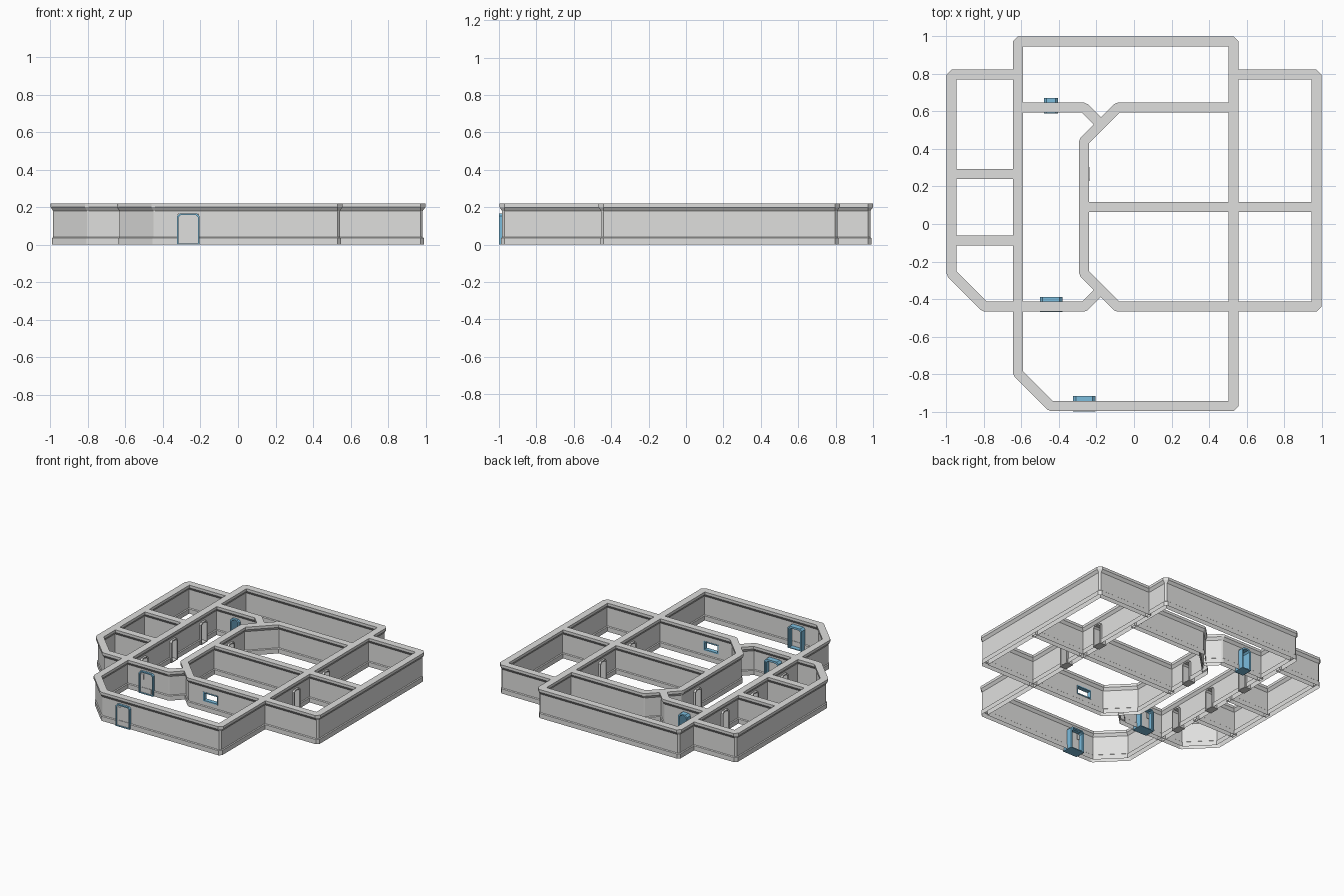
import bpy, bmesh, math
from mathutils import Vector

if "Cube" in bpy.data.objects:
    bpy.data.objects.remove(bpy.data.objects["Cube"])

M = 0.1767  # floor-plan grid module


def grid(i, j):
    return Vector((-0.972 + M * i, 0.973 - M * j))


def material(name, rgb):
    m = bpy.data.materials.new(name)
    m.diffuse_color = (*rgb, 1)
    m.use_nodes = True
    m.node_tree.nodes["Principled BSDF"].inputs["Base Color"].default_value = m.diffuse_color
    return m


GREY = material("wall grey", (0.74, 0.74, 0.73))
BLUE = material("frame blue", (0.2, 0.51, 0.73))


def make(name, bm, mat):
    bmesh.ops.remove_doubles(bm, verts=bm.verts, dist=1e-5)
    bmesh.ops.recalc_face_normals(bm, faces=bm.faces)
    me = bpy.data.meshes.new(name)
    bm.to_mesh(me)
    bm.free()
    me.materials.append(mat)
    ob = bpy.data.objects.new(name, me)
    bpy.context.collection.objects.link(ob)
    return ob


def add_box(bm, x0, x1, y0, y1, z0, z1):
    r = bmesh.ops.create_cube(bm, size=1)
    for v in r["verts"]:
        v.co = ((x0 + x1) / 2 + v.co.x * (x1 - x0),
                (y0 + y1) / 2 + v.co.y * (y1 - y0),
                (z0 + z1) / 2 + v.co.z * (z1 - z0))


# Wall cross-section: skirting, thin body, flared cap
HALF = [(0.0185, 0), (0.0185, 0.035), (0.0125, 0.04),
        (0.0125, 0.18), (0.0265, 0.2), (0.0265, 0.22)]
PROFILE = HALF + [(-o, z) for o, z in reversed(HALF)]


def wall(name, nodes, closed=False):
    """Sweep the wall profile; outer corners bevelled, inner corners mitred."""
    p = [grid(*n) for n in nodes]
    n = len(p)
    rings = []

    def normal(a, b):
        d = (b - a).normalized()
        return Vector((d.y, -d.x))

    for k in range(n):
        n1 = normal(p[k - 1], p[k]) if closed or k > 0 else None
        n2 = normal(p[k], p[(k + 1) % n]) if closed or k < n - 1 else None
        if n1 is None or n2 is None:
            nn = n1 or n2
            rings.append([(*(p[k] + nn * o), z) for o, z in PROFILE])
            continue
        cross = n1.x * n2.y - n1.y * n2.x
        mitre = (n1 + n2) / (1 + n1.dot(n2))
        for nn in (n1, n2):
            rings.append([(*(p[k] + (mitre if o * cross < 0 else nn) * o), z)
                          for o, z in PROFILE])
    bm = bmesh.new()
    vs = [[bm.verts.new(c) for c in r] for r in rings]
    m = len(PROFILE)
    for k in range(len(vs) if closed else len(vs) - 1):
        a, b = vs[k], vs[(k + 1) % len(vs)]
        for q in range(m):
            bm.faces.new((a[q], a[(q + 1) % m], b[(q + 1) % m], b[q]))
    if not closed:
        bm.faces.new(vs[0])
        bm.faces.new(vs[-1])
    bmesh.ops.dissolve_degenerate(bm, dist=1e-5, edges=bm.edges)
    return make(name, bm, GREY)


def cut(target, boxes):
    """Cut openings, given as (x0, x1, y0, y1, z0, z1), out of a wall."""
    bm = bmesh.new()
    for b in boxes:
        add_box(bm, *b)
    cutter = make("opening_cutter", bm, GREY)
    cutter.hide_render = True
    mod = target.modifiers.new("openings", "BOOLEAN")
    mod.operation, mod.solver, mod.object = "DIFFERENCE", "EXACT", cutter
    dg = bpy.context.evaluated_depsgraph_get()
    me = bpy.data.meshes.new_from_object(target.evaluated_get(dg))
    target.modifiers.clear()
    target.data = me
    bpy.data.objects.remove(cutter)


def open_bottom(ob):
    """Walls are hollow shells, open underneath."""
    bm = bmesh.new()
    bm.from_mesh(ob.data)
    low = [f for f in bm.faces if all(v.co.z < 1e-4 for v in f.verts)]
    bmesh.ops.delete(bm, geom=low, context="FACES")
    bm.to_mesh(ob.data)
    bm.free()


def ring(bm, outer, inner, d0, d1, closed):
    """Extruded frame between two outlines in the (u, z) plane."""
    n = len(outer)
    v = [[bm.verts.new((u, d, z)) for u, z in line]
         for line, d in ((outer, d0), (inner, d0), (inner, d1), (outer, d1))]
    for k in range(n if closed else n - 1):
        for s in range(4):
            a, b = v[s], v[(s + 1) % 4]
            bm.faces.new((a[k], a[(k + 1) % n], b[(k + 1) % n], b[k]))
    if not closed:
        for k in (0, n - 1):
            bm.faces.new([v[s][k] for s in range(4)])


def arch(w, h, c, z0=0):
    return [(-w, z0), (-w, h - c), (c - w, h), (w - c, h), (w, h - c), (w, z0)]


def place(ob, node, along_y):
    ob.location = (*grid(*node), 0)
    ob.rotation_euler.z = math.pi / 2 if along_y else 0


def door_frame(name, node, w, h, t, d0, d1, mat, along_y=False):
    bm = bmesh.new()
    ring(bm, arch(w, h, 0.015), arch(w - t, h - t, 0.011), d0, d1, False)
    add_box(bm, t - w, w - t, d0, d1, 0, 0.006)
    place(make(name, bm, mat), node, along_y)
    x, y = grid(*node)
    a, b = w - t / 2, 0.06
    if along_y:
        a, b = b, a
    return (x - a, x + a, y - b, y + b, -0.02, h - t / 2)


# Walls
outline = wall("main_outer_wall", [(2, 0), (8.5, 0), (8.5, 11), (3, 11), (2, 10)], True)
left = wall("left_wing_wall", [(2, 1), (0, 1), (0, 7), (1, 8), (4, 8), (4.5, 7.5)])
right = wall("right_wing_wall", [(8.5, 1), (11, 1), (11, 8), (5, 8), (4, 7),
                                 (4, 3), (5, 2), (8.5, 2)])
upper = wall("upper_corridor_wall", [(4.5, 2.5), (4, 2), (2, 2)])
walls = [outline, left, right, upper,
         wall("centre_dividing_wall", [(4, 5), (11, 5)])]
for j in (4, 6):
    walls.append(wall("left_room_divider", [(0, j), (2, j)]))

# Plain grey doorways in walls running front to back
main_cuts, right_cuts, left_cuts = [], [], []
for node in [(2, 3), (2, 5), (2, 7), (8.5, 4), (8.5, 6), (4, 4)]:
    box = door_frame("doorway_frame", node, 0.038, 0.165, 0.009,
                     -0.027, 0.027, GREY, True)
    (right_cuts if node == (4, 4) else main_cuts).append(box)

# Wide blue doors with grey leaf
for node, cuts in (((4, 11), main_cuts), ((3, 8), left_cuts)):
    cuts.append(door_frame("wide_door_frame", node, 0.06, 0.167, 0.009,
                           -0.029, 0.053, BLUE))
    bm = bmesh.new()
    add_box(bm, -0.052, 0.052, -0.02, 0.02, 0.004, 0.16)
    for s in (-1, 1):  # raised panels on both faces
        f = s * 0.02
        add_box(bm, -0.042, -0.022, min(f, f + s * .004), max(f, f + s * .004), 0.105, 0.145)
        add_box(bm, -0.04, 0.04, min(f, f + s * .003), max(f, f + s * .003), 0.015, 0.045)
    place(make("door_leaf", bm, GREY), node, False)
    bm = bmesh.new()  # deep inner lining at the back
    ring(bm, arch(0.052, 0.159, 0.012), arch(0.043, 0.15, 0.01), 0.018, 0.048, False)
    place(make("door_lining", bm, BLUE), node, False)

# Narrow blue doorway
narrow = door_frame("narrow_door_frame", (3, 2), 0.038, 0.165, 0.011,
                    -0.031, 0.053, BLUE)

# Window in the inner front wall
x, y = grid(6, 8)


def rect(w, z0, z1):
    return [(-w, z0), (-w, z1), (w, z1), (w, z0)]


bm = bmesh.new()
ring(bm, rect(0.062, 0.073, 0.142), rect(0.054, 0.081, 0.134), -0.016, 0.016, True)
place(make("window_frame", bm, BLUE), (6, 8), False)
right_cuts.append((x - 0.058, x + 0.058, y - 0.06, y + 0.06, 0.077, 0.138))

cut(outline, main_cuts)
cut(left, left_cuts)
cut(right, right_cuts)
cut(upper, [narrow])
for w in walls:
    open_bottom(w)
